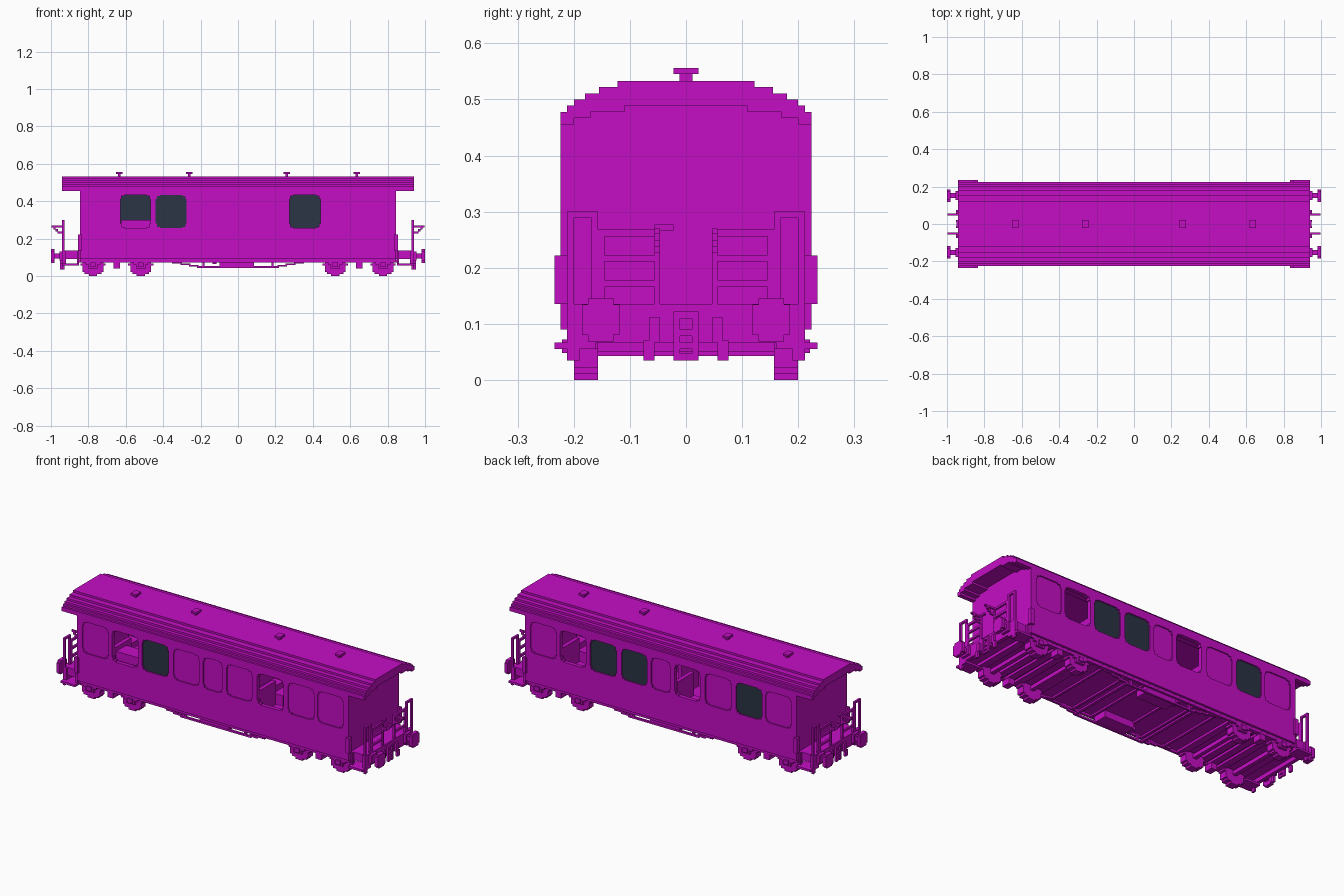
import bpy, bmesh, math

cube = bpy.data.objects.get("Cube")
if cube:
    bpy.data.objects.remove(cube, do_unlink=True)

U = 0.0112          # block size that every step is based on
W = 0.2235          # half width of the body
L = 0.845           # half length of the body
R = 0.94            # half length of the roof and platforms


def material(name, rgb):
    m = bpy.data.materials.new(name)
    m.use_nodes = True
    m.diffuse_color = (*rgb, 1)
    m.node_tree.nodes["Principled BSDF"].inputs["Base Color"].default_value = (*rgb, 1)
    return m


PAINT = material("magenta_paint", (0.56, 0.004, 0.56))
GLASS = material("dark_glass", (0.024, 0.034, 0.058))


def finish(name, bm, mat):
    bmesh.ops.recalc_face_normals(bm, faces=bm.faces)
    me = bpy.data.meshes.new(name)
    bm.to_mesh(me)
    bm.free()
    me.materials.append(mat)
    ob = bpy.data.objects.new(name, me)
    bpy.context.collection.objects.link(ob)
    return ob


def boxes(name, items, mat=PAINT):
    """One object from boxes given as (x0, x1, y0, y1, z0, z1)."""
    bm = bmesh.new()
    for x0, x1, y0, y1, z0, z1 in items:
        vs = bmesh.ops.create_cube(bm, size=1)["verts"]
        for v in vs:
            v.co.x = (x0, x1)[v.co.x > 0]
            v.co.y = (y0, y1)[v.co.y > 0]
            v.co.z = (z0, z1)[v.co.z > 0]
    return finish(name, bm, mat)


def mirror(items, x=False, y=False):
    """Add mirrored copies of boxes across x = 0 and / or y = 0."""
    out = list(items)
    if x:
        out += [(-b, -a, c, d, e, f) for a, b, c, d, e, f in out]
    if y:
        out += [(a, b, -d, -c, e, f) for a, b, c, d, e, f in out]
    return out


def disc_rows(c, z, r, zmax):
    """Stepped disc as rows of (low, high, z0, z1) around centre c."""
    rows, n = [], round(2 * r / U)
    for i in range(n):
        z0 = z - r + i * 2 * r / n
        z1 = z0 + 2 * r / n
        h = math.sqrt(max(r * r - ((z0 + z1) / 2 - z) ** 2, 0))
        h = max(U, round(h / U) * U)
        if z1 <= zmax:
            rows.append((c - h, c + h, z0, z1))
    return rows


# Roof: stepped arch shell
outer = [(0.122, 0.533), (0.155, 0.522), (0.18, 0.511), (0.2, 0.5), (0.212, 0.489), (W, 0.478)]
inner = [(0.2, 0.455), (0.17, 0.467), (0.11, 0.478)]
half = []
for i, (y, z) in enumerate(outer):
    half.append((y, z))
    half.append((y, outer[i + 1][1] if i < 5 else 0.455))
for i, (y, z) in enumerate(inner):
    half += [(y, z), (y, inner[i + 1][1] if i < 2 else 0.489)]
# right half clockwise, then mirrored left half in reverse order
profile = half + [(-y, z) for y, z in reversed(half)]
bm = bmesh.new()
face = bm.faces.new([bm.verts.new((-R, y, z)) for y, z in profile])
ext = bmesh.ops.extrude_face_region(bm, geom=[face])["geom"]
bmesh.ops.translate(bm, vec=(2 * R, 0, 0), verts=[g for g in ext if isinstance(g, bmesh.types.BMVert)])
finish("roof", bm, PAINT)

# Roof vents: stem and cap
vents = []
for x in (0.26, 0.635):
    vents += [(x - 0.007, x + 0.007, -U, U, 0.53, 0.546), (x - 0.017, x + 0.017, -2 * U, 2 * U, 0.545, 0.556)]
boxes("roof_vents", mirror(vents, x=True))

# Side walls with window openings, and their panes
half_windows = [(0.085, 0.245), (0.275, 0.44), (0.467, 0.628), (0.65, 0.812)]
windows = [(-b, -a) for a, b in reversed(half_windows)] + [(-0.06, 0.06)] + half_windows
ZB, ZT = 0.257, 0.433
wall_kinds = {-1: "PODPPPOPP", 1: "PDPOPDDOP"}   # Plain, Open, Dark from -x to +x
for side, kinds in wall_kinds.items():
    label = "right" if side < 0 else "left"

    def across(a, b):
        return (a, b) if side > 0 else (-b, -a)

    ya, yb = across(W - 2 * U, W)
    wall = [(-L, L, ya, yb, 0.09, ZB), (-L, L, ya, yb, ZT, 0.47)]
    edges = [-L] + [v for w in windows for v in w] + [L]
    wall += [(edges[i], edges[i + 1], ya, yb, ZB, ZT) for i in range(0, len(edges), 2)]
    plain, dark = [], []
    for (x0, x1), kind in zip(windows, kinds):
        # stepped corners round off each opening
        for s, t in ((2 * U, 0.006), (0.006, 2 * U)):
            for xa, xb in ((x0, x0 + s), (x1 - s, x1)):
                wall += [(xa, xb, ya, yb, ZB, ZB + t), (xa, xb, ya, yb, ZT - t, ZT)]
        pane = (x0, x1, *across(W - 1.6 * U, W - 0.6 * U), ZB, ZT)
        if kind == "P":
            plain.append(pane)
        elif kind == "D":
            dark.append(pane)
    boxes(label + "_wall", wall)
    boxes(label + "_panels", plain)
    boxes(label + "_windows", dark, GLASS)

# End walls, stepped to fit under the roof
boxes("end_walls", mirror([(L - 2 * U, L, -W, W, 0.09, 0.457), (L - 2 * U, L, -0.2, 0.2, 0.45, 0.468),
                           (L - 2 * U, L, -0.17, 0.17, 0.46, 0.48), (L - 2 * U, L, -0.11, 0.11, 0.47, 0.495)], x=True))

# Floor, sill beams and ribs below
boxes("floor", [(-L, L, -W + U, W - U, 0.085, 0.105)])
boxes("sill_beams", mirror([(-L, L, 0.2, 0.212, 0.072, 0.09)], y=True))
boxes("floor_ribs", [(x - 0.006, x + 0.006, -0.2, 0.2, 0.075, 0.087) for x in (-0.36, -0.22, -0.1, 0.1, 0.22, 0.36)])

# Benches inside: cushions and backs on both sides of the aisle
seats = []
for x in (0.165, 0.355, 0.545, 0.73):
    seats += [(x - 0.08, x - 0.02, 0.05, 0.2, 0.1, 0.19), (x + 0.02, x + 0.08, 0.05, 0.2, 0.1, 0.19)]
for x in (0.075, 0.26, 0.455, 0.64):
    seats.append((x - U, x + U, 0.05, 0.2, 0.1, 0.32))
boxes("benches", mirror(seats, x=True, y=True))
boxes("luggage_shelf", [(-0.625, -0.465, -0.19, -0.1, 0.1, 0.3)])

# Wheels, axles and bogie frames
wheels, axles, frames = [], [], []
for x in (0.52, 0.775):
    wheels += [(a, b, 0.157, 0.2, z0, z1) for a, b, z0, z1 in disc_rows(x, 0.062, 0.062, 0.09)]
    axles.append((x - U, x + U, -0.16, 0.16, 0.05, 0.072))
    frames += [(x - 0.025, x + 0.025, 0.198, 0.212, 0.04, 0.088),
               (x - 0.04, x + 0.04, 0.198, 0.212, 0.062, 0.088),
               (x - 0.014, x + 0.014, 0.21, 0.221, 0.048, 0.072)]
frames += [(0.45, 0.845, 0.19, 0.208, 0.072, 0.088), (0.63, 0.665, 0.16, 0.21, 0.04, 0.088)]
boxes("wheels", mirror(wheels, x=True, y=True))
boxes("axles", mirror(axles, x=True))
boxes("bogie_frames", mirror(frames, x=True, y=True))
boxes("bogie_crossbeams", mirror([(x - 0.02, x + 0.02, -0.2, 0.2, 0.072, 0.088)
                                  for x in (0.46, 0.59, 0.648, 0.705, 0.83)], x=True))

# Truss rods stepping down to a low rail, and equipment boxes
truss = [(-0.22, 0.22, 0.19, 0.202, 0.043, 0.053), (0.18, 0.191, 0.19, 0.202, 0.045, 0.088)]
truss += [(0.21 + i * 0.045, 0.262 + i * 0.045, 0.19, 0.202, 0.05 + i * 0.008, 0.06 + i * 0.008) for i in range(4)]
boxes("truss_rods", mirror(truss, x=True, y=True))
boxes("truss_crossbars", mirror([(0.205, 0.22, -0.2, 0.2, 0.043, 0.053)], x=True))
boxes("equipment_boxes", mirror([(-0.1, 0.085, 0.12, 0.2, 0.048, 0.088),
                                 (-0.135, -0.115, 0.15, 0.2, 0.065, 0.088)], y=True))

# End platforms with side steps and buffer beams
boxes("platforms", mirror([(L - 0.01, R - 0.015, -0.2, 0.2, 0.09, 0.135),
                           (R - 0.02, R, -0.21, 0.21, 0.067, 0.135)], x=True))
boxes("steps", mirror([(0.85, R, 0.16, 0.2345, 0.055, 0.067), (0.85, 0.861, 0.2, 0.212, 0.06, 0.135),
                       (R - U, R, 0.19, 0.212, 0.035, 0.1)], x=True, y=True))

# Platform railings: tall hoop, posts and three bars on each side
xa, xb = R - U, R
rails = [(xa, xb, 0.157, 0.168, 0.1, 0.3), (xa, xb, 0.2, 0.212, 0.06, 0.3), (xa, xb, 0.157, 0.212, 0.289, 0.3),
         (xa, xb, 0.145, 0.157, 0.12, 0.268), (xa, xb, 0.046, 0.056, 0.12, 0.268)]
rails += [(xa, xb, 0.05, 0.157, z, z + 0.012) for z in (0.166, 0.211, 0.256)]
boxes("railings", mirror(rails, x=True, y=True))

# Gangway arms reaching out from the railings
arms = [(R, 0.998, 0.046, 0.056, 0.26, 0.27), (0.975, 0.986, 0.046, 0.056, 0.248, 0.262),
        (0.962, 0.977, 0.046, 0.056, 0.237, 0.25), (R, 0.964, 0.046, 0.056, 0.226, 0.238)]
boxes("gangway_arms", mirror(arms, x=True, y=True))
boxes("gate_latches", mirror([(xa, xb, -0.056, -0.022, 0.266, 0.277)], x=True))

# Grab handles on the body corners
boxes("grab_handles", mirror([(L - U, L + U, W - U, W + U, 0.135, 0.222)], x=True, y=True))

# Buffers: stepped disc, shaft and collar
buf = [(0.98, 1.0, a, b, z0, z1) for a, b, z0, z1 in disc_rows(0.152, 0.107, 0.038, 1)]
buf += [(R, 0.985, 0.138, 0.166, 0.093, 0.121), (R, 0.955, 0.127, 0.177, 0.082, 0.132)]
boxes("buffers", mirror(buf, x=True, y=True))

# Coupler with rungs, and the brake hoses beside it
coupler = [(R, 0.952, s * 0.0165 - 0.0055, s * 0.0165 + 0.0055, 0.035, 0.122) for s in (-1, 1)]
coupler += [(R, 0.95, -0.015, 0.015, z, z + 0.012) for z in (0.035, 0.055, 0.078, 0.11)]
boxes("couplers", mirror(coupler, x=True))
boxes("brake_hoses", mirror([(R, 0.953, 0.046, 0.066, 0.067, 0.111),
                             (R, 0.953, 0.056, 0.076, 0.035, 0.07)], x=True, y=True))
